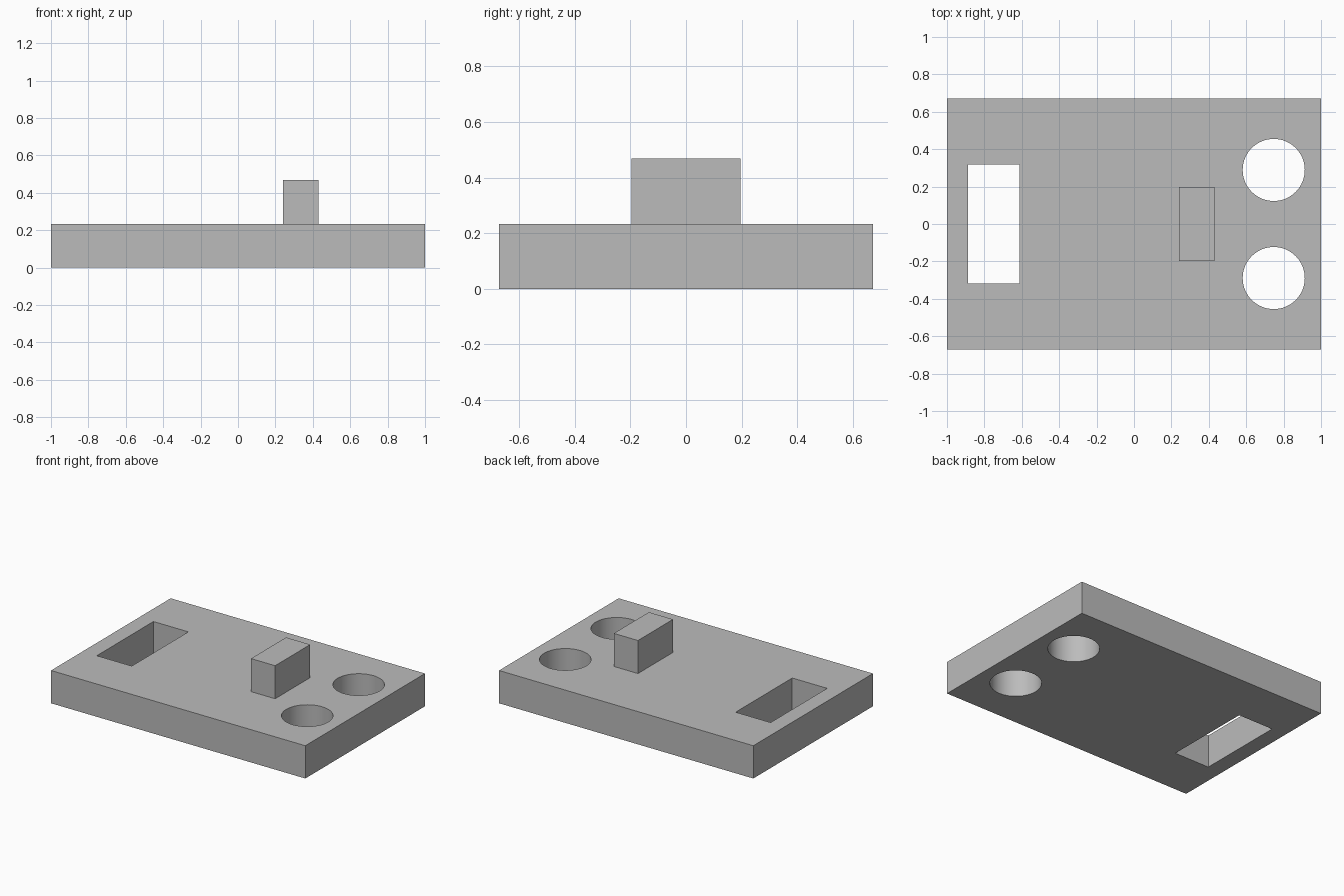
import bpy
import math

if "Cube" in bpy.data.objects:
    bpy.data.objects.remove(bpy.data.objects["Cube"])

PLATE_H = 0.233
TOP_H = 0.468

grey = bpy.data.materials.new("mid grey")
grey.diffuse_color = (0.5, 0.5, 0.5, 1)
grey.use_nodes = True
grey.node_tree.nodes["Principled BSDF"].inputs["Base Color"].default_value = grey.diffuse_color


def box(name, x0, x1, y0, y1, z0, z1):
    bpy.ops.mesh.primitive_cube_add(
        size=1, location=((x0 + x1) / 2, (y0 + y1) / 2, (z0 + z1) / 2))
    ob = bpy.context.object
    ob.name = name
    ob.scale = (x1 - x0, y1 - y0, z1 - z0)
    bpy.ops.object.transform_apply(location=False, rotation=False, scale=True)
    ob.data.materials.append(grey)
    return ob


# Base plate
plate = box("base_plate", -1, 1, -0.672, 0.672, 0, PLATE_H)

# Cutters: rectangular slot on the left, two round holes on the right
cutters = [box("slot_cutter", -0.888, -0.613, -0.318, 0.318, -0.2, 0.5)]
for side in (-1, 1):
    bpy.ops.mesh.primitive_cylinder_add(
        vertices=64, radius=0.166, depth=0.7, location=(0.747, side * 0.289, 0.15))
    cutter = bpy.context.object
    cutter.name = "hole_cutter"
    cutter.data.materials.append(grey)
    cutters.append(cutter)

# Cut the openings right through the plate
bpy.context.view_layer.objects.active = plate
for cutter in cutters:
    mod = plate.modifiers.new("opening", 'BOOLEAN')
    mod.operation = 'DIFFERENCE'
    mod.solver = 'EXACT'
    mod.object = cutter
    bpy.ops.object.modifier_apply(modifier=mod.name)
for cutter in cutters:
    bpy.data.objects.remove(cutter, do_unlink=True)

# Smooth hole walls, crisp edges elsewhere
bpy.ops.object.select_all(action='DESELECT')
plate.select_set(True)
bpy.context.view_layer.objects.active = plate
bpy.ops.object.shade_smooth_by_angle(angle=math.radians(30))

# Upright block standing on the plate
box("upright_block", 0.24, 0.43, -0.197, 0.197, PLATE_H, TOP_H)
